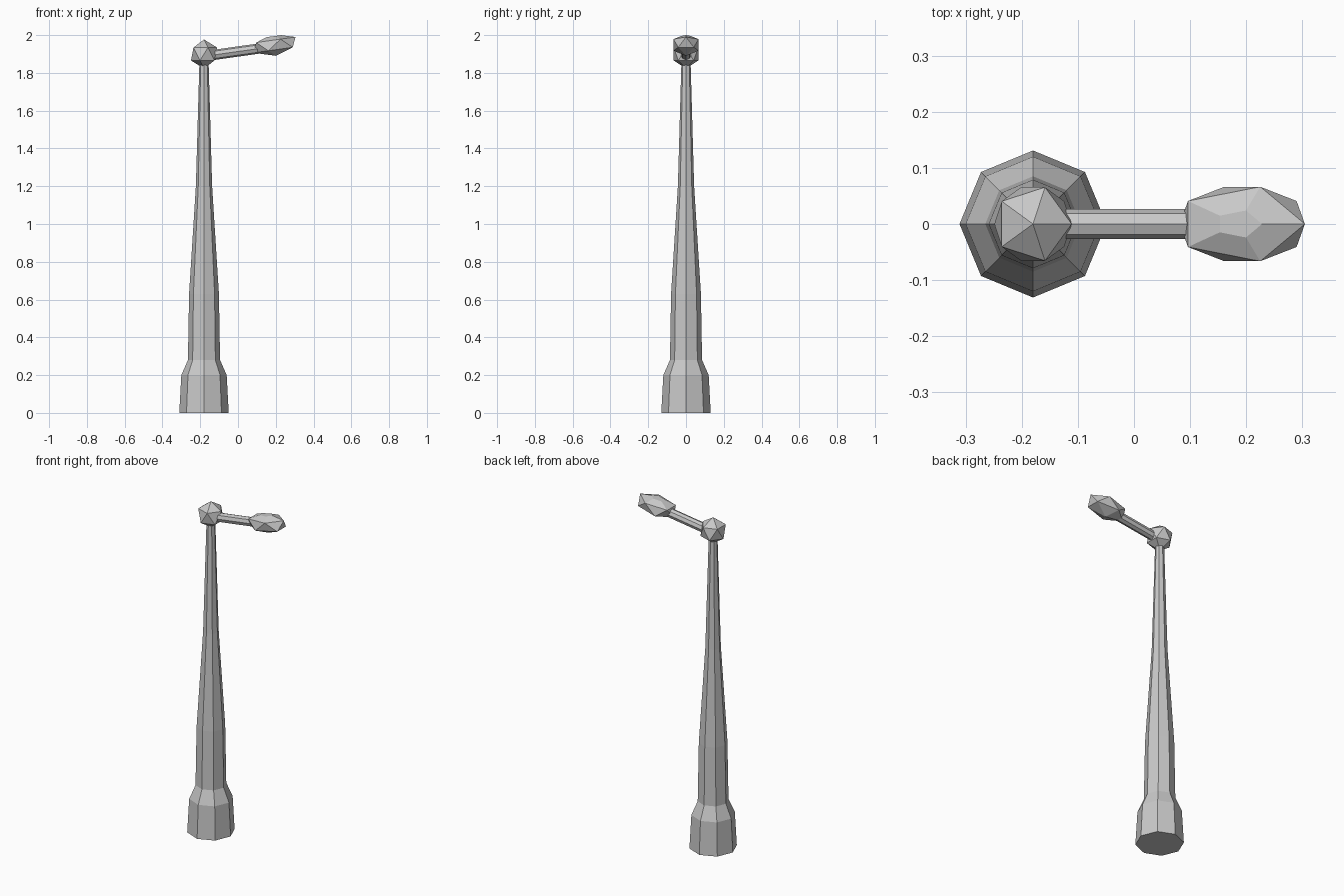
import bpy, bmesh, math
from mathutils import Matrix, Vector

cube = bpy.data.objects.get("Cube")
if cube:
    bpy.data.objects.remove(cube, do_unlink=True)

# Single flat colour
grey = bpy.data.materials.new("metal_grey")
grey.use_nodes = True
colour = (0.58, 0.58, 0.58, 1)
grey.diffuse_color = colour
grey.node_tree.nodes["Principled BSDF"].inputs["Base Color"].default_value = colour

POLE_X = -0.18
SIDES = 8
TILT = math.radians(-8)


def add_object(name, bm, matrix):
    bmesh.ops.recalc_face_normals(bm, faces=bm.faces)
    mesh = bpy.data.meshes.new(name)
    bm.to_mesh(mesh)
    bm.free()
    mesh.materials.append(grey)
    obj = bpy.data.objects.new(name, mesh)
    obj.matrix_world = matrix
    bpy.context.collection.objects.link(obj)
    return obj


def lathe(name, profile, matrix):
    """Closed faceted column from (radius, height) pairs."""
    bm = bmesh.new()
    rings = []
    for r, z in profile:
        angles = [math.tau * i / SIDES for i in range(SIDES)]
        rings.append([bm.verts.new((r * math.cos(a), r * math.sin(a), z)) for a in angles])
    for low, high in zip(rings, rings[1:]):
        for i in range(SIDES):
            j = (i + 1) % SIDES
            bm.faces.new((low[i], low[j], high[j], high[i]))
    bm.faces.new(rings[0][::-1])
    bm.faces.new(rings[-1])
    return add_object(name, bm, matrix)


# Tapered pole with a wide foot
lathe("pole", [(0.131, 0), (0.12, 0.2), (0.085, 0.28), (0.079, 0.63),
               (0.043, 1.2), (0.024, 1.87)],
      Matrix.Translation((POLE_X, 0, 0)))

# Faceted joint on top of the pole
bm = bmesh.new()
bmesh.ops.create_icosphere(bm, subdivisions=1, radius=0.077)
add_object("joint", bm, Matrix.Translation((POLE_X, 0, 1.9)))

# Slightly rising arm
arm_matrix = (Matrix.Translation((POLE_X, 0, 1.888))
              @ Matrix.Rotation(math.radians(90) + TILT, 4, "Y"))
lathe("arm", [(0.027, 0), (0.027, 0.33)], arm_matrix)

# Stretched faceted lamp head with its top cut flat
bm = bmesh.new()
bmesh.ops.create_icosphere(bm, subdivisions=1, radius=1)
cut = bmesh.ops.bisect_plane(bm, geom=bm.verts[:] + bm.edges[:] + bm.faces[:],
                             plane_co=Vector((0, 0, 0.8)), plane_no=Vector((0, 0, 1)),
                             clear_outer=True)
rim = [e for e in cut["geom_cut"] if isinstance(e, bmesh.types.BMEdge)]
bmesh.ops.contextual_create(bm, geom=rim)
bm.transform(Matrix.Diagonal((0.13, 0.078, 0.058, 1)))
add_object("lamp_head", bm,
           Matrix.Translation((0.193, 0, 1.948)) @ Matrix.Rotation(TILT, 4, "Y"))
